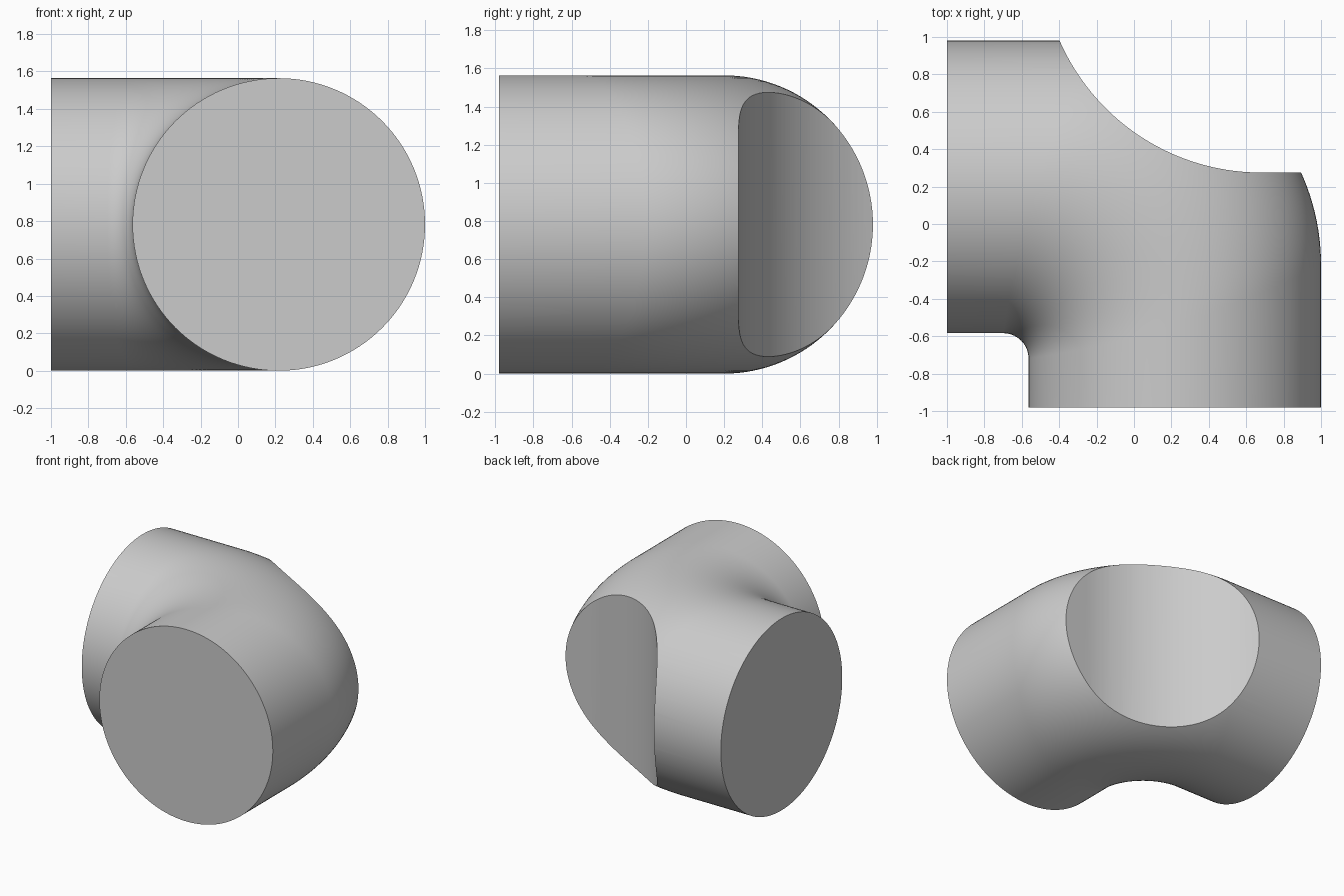
import bpy, bmesh, math

cube = bpy.data.objects.get("Cube")
if cube:
    bpy.data.objects.remove(cube, do_unlink=True)

R = 0.782                 # pipe radius, also the height of its axis
AX, AY = 0.218, 0.198     # axis of the front leg (x) and of the side leg (y)
END_X, END_Y = -1.0, -0.98
SIDES, STEPS = 128, 40

grey = bpy.data.materials.new("light grey")
grey.use_nodes = True
colour = (0.6, 0.6, 0.6, 1.0)
grey.diffuse_color = colour
grey.node_tree.nodes["Principled BSDF"].inputs["Base Color"].default_value = colour


def make_object(name, bm):
    bmesh.ops.recalc_face_normals(bm, faces=bm.faces)
    mesh = bpy.data.meshes.new(name)
    bm.to_mesh(mesh)
    bm.free()
    mesh.materials.append(grey)
    obj = bpy.data.objects.new(name, mesh)
    bpy.context.collection.objects.link(obj)
    return obj


def bend_path(u):
    """Plan path at offset u from the axis: straight, rounded corner, straight."""
    r = 0.74 + 0.68 * u - 0.12 * u * u
    cx, cy = AX + u - r, AY + u - r
    path = [(AX + u, END_Y)]
    for i in range(STEPS + 1):
        t = math.pi / 2 * i / STEPS
        path.append((cx + r * math.cos(t), cy + r * math.sin(t)))
    path.append((END_X, AY + u))
    return path


# Solid elbow: one path per point of the circular section
bm = bmesh.new()
lines = []
for k in range(SIDES):
    a = 2 * math.pi * k / SIDES
    z = R + R * math.sin(a)
    lines.append([bm.verts.new((x, y, z)) for x, y in bend_path(R * math.cos(a))])
for k in range(SIDES):
    p, q = lines[k], lines[(k + 1) % SIDES]
    for i in range(len(p) - 1):
        bm.faces.new((p[i], q[i], q[i + 1], p[i + 1]))
bm.faces.new([line[0] for line in lines])
bm.faces.new([line[-1] for line in lines])
elbow = make_object("elbow_body", bm)

# Upright cutter for the scooped recess on the outer corner
CX, CR, FLAT_Y = 0.68, 1.176, 0.275
outline = [(1.3, 1.45), (1.3, FLAT_Y)]
for i in range(49):
    t = math.pi / 2 * i / 48
    outline.append((CX - CR * math.sin(t), FLAT_Y + CR - CR * math.cos(t)))
bm = bmesh.new()
base = bm.faces.new([bm.verts.new((x, y, -0.3)) for x, y in outline])
top = bmesh.ops.extrude_face_region(bm, geom=[base])["geom"]
bmesh.ops.translate(bm, vec=(0, 0, 2.2),
                    verts=[g for g in top if isinstance(g, bmesh.types.BMVert)])
cutter = make_object("recess_cutter", bm)
cutter.hide_render = True

# Cut the recess and smooth the curved faces
cut = elbow.modifiers.new("recess", 'BOOLEAN')
cut.operation = 'DIFFERENCE'
cut.solver = 'EXACT'
cut.object = cutter
bpy.ops.object.select_all(action='DESELECT')
elbow.select_set(True)
bpy.context.view_layer.objects.active = elbow
bpy.ops.object.modifier_apply(modifier=cut.name)
bpy.data.objects.remove(cutter, do_unlink=True)
bpy.ops.object.shade_smooth_by_angle(angle=math.radians(25))
